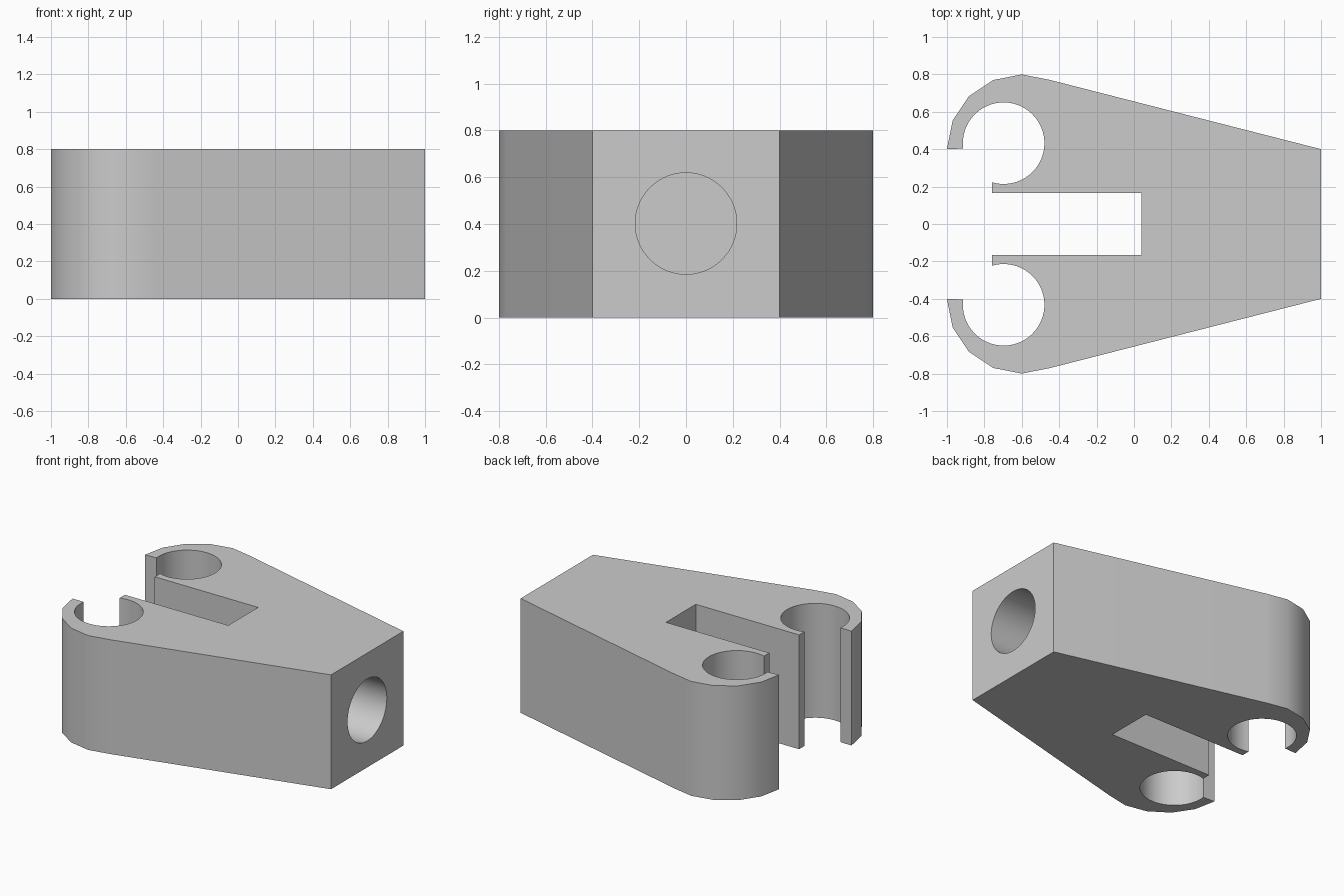
import bpy, bmesh
from math import cos, sin, radians, pi
from mathutils import Matrix

cube = bpy.data.objects.get("Cube")
if cube:
    bpy.data.objects.remove(cube, do_unlink=True)

HEIGHT = 0.8


def arc(cx, cy, r, start, end, steps):
    """Points along a circular arc, angles in degrees."""
    angles = [radians(start + (end - start) * i / steps) for i in range(steps + 1)]
    return [(cx + r * cos(a), cy + r * sin(a)) for a in angles]


def make_object(name, bm):
    bmesh.ops.recalc_face_normals(bm, faces=bm.faces)
    mesh = bpy.data.meshes.new(name)
    bm.to_mesh(mesh)
    bm.free()
    obj = bpy.data.objects.new(name, mesh)
    bpy.context.collection.objects.link(obj)
    return obj


# Half outline: tapered side, faceted rounded end, open round socket, slot
half = [(1, 0.4)]
half += arc(-0.6, 0.4, 0.4, 67.5, 180, 5)
half += arc(-0.697, 0.432, 0.218, 187.5, -106.8, 48)
half += [(-0.76, 0.165), (0.04, 0.165)]
outline = half + [(x, -y) for x, y in reversed(half)]

# Clamp body extruded from the mirrored outline
bm = bmesh.new()
base = bm.faces.new([bm.verts.new((x, y, 0)) for x, y in outline])
top = bmesh.ops.extrude_face_region(bm, geom=[base], use_keep_orig=True)
bmesh.ops.translate(bm, vec=(0, 0, HEIGHT),
                    verts=[v for v in top["geom"] if isinstance(v, bmesh.types.BMVert)])
body = make_object("clamp_body", bm)

# Blind round bore in the narrow end
bm = bmesh.new()
bmesh.ops.create_cone(bm, cap_ends=True, segments=64, radius1=0.217, radius2=0.217,
                      depth=1.0,
                      matrix=Matrix.Translation((1.0, 0, 0.402)) @ Matrix.Rotation(pi / 2, 4, 'Y'))
cutter = make_object("bore_cutter", bm)
cutter.hide_render = True
cutter.hide_set(True)

bore = body.modifiers.new("bore", 'BOOLEAN')
bore.operation = 'DIFFERENCE'
bore.solver = 'EXACT'
bore.object = cutter
bpy.ops.object.select_all(action='DESELECT')
body.select_set(True)
bpy.context.view_layer.objects.active = body
bpy.ops.object.modifier_apply(modifier=bore.name)
bpy.data.objects.remove(cutter, do_unlink=True)

# Smooth curved walls, crisp edges
bpy.ops.object.shade_smooth_by_angle(angle=radians(30))

# Plain grey finish
grey = bpy.data.materials.new("light_grey")
grey.use_nodes = True
grey.diffuse_color = (0.6, 0.6, 0.6, 1)
grey.node_tree.nodes["Principled BSDF"].inputs["Base Color"].default_value = (0.6, 0.6, 0.6, 1)
body.data.materials.clear()
body.data.materials.append(grey)
